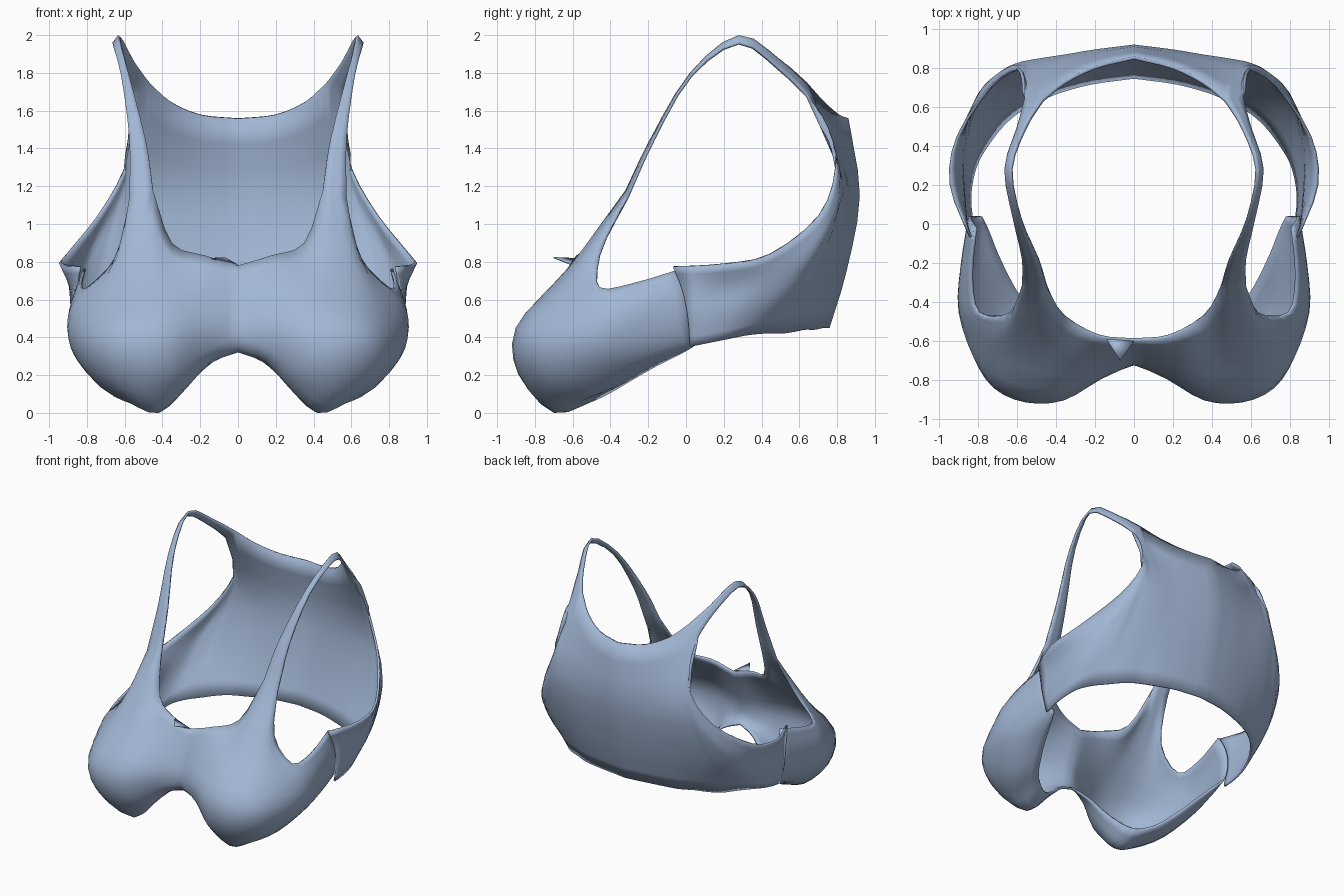
import bpy
import bmesh
from mathutils import Vector

if "Cube" in bpy.data.objects:
    bpy.data.objects.remove(bpy.data.objects["Cube"], do_unlink=True)

STEPS = 3          # subdivisions between neighbouring guide points
THICKNESS = 0.016

# One fabric colour
fabric = bpy.data.materials.new("blue_grey_fabric")
fabric.use_nodes = True
colour = (0.36, 0.47, 0.66, 1)
fabric.diffuse_color = colour
shader = fabric.node_tree.nodes["Principled BSDF"]
shader.inputs["Base Color"].default_value = colour
shader.inputs["Roughness"].default_value = 0.8


def spline(points, steps=STEPS):
    """Smooth curve running through every guide point."""
    pts = [Vector(p) for p in points]
    padded = [2 * pts[0] - pts[1]] + pts + [2 * pts[-1] - pts[-2]]
    result = []
    for a, b, c, d in zip(padded, padded[1:], padded[2:], padded[3:]):
        for k in range(steps):
            t = k / steps
            result.append(b + 0.5 * t * (c - a + t * (2 * a - 5 * b + 4 * c - d
                                                     + t * (3 * (b - c) + d - a))))
    return result + [pts[-1]]


def cut_edge(points):
    """Neckline, straight strap root, then armhole."""
    return spline(points[:4])[:-1] + spline(points[3:5])[:-1] + spline(points[4:])


def loft(edge, *rows):
    """Grid of points through a stack of guide rows, from cut edge to hem."""
    lines = [cut_edge(edge)] + [spline(row) for row in rows]
    columns = [spline(column) for column in zip(*lines)]
    return [list(row) for row in zip(*columns)]


def add_grid(bm, grid):
    verts = [[bm.verts.new(p) for p in row] for row in grid]
    for upper, lower in zip(verts, verts[1:]):
        for i in range(len(upper) - 1):
            bm.faces.new((upper[i], lower[i], lower[i + 1], upper[i + 1]))


def finish(bm, name, thickness, mirrored):
    mesh = bpy.data.meshes.new(name)
    bm.to_mesh(mesh)
    bm.free()
    obj = bpy.data.objects.new(name, mesh)
    bpy.context.collection.objects.link(obj)
    mesh.materials.append(fabric)
    if mirrored:
        mirror = obj.modifiers.new("mirror", "MIRROR")
        mirror.use_clip = True
        mirror.merge_threshold = 0.002
    solid = obj.modifiers.new("cloth_thickness", "SOLIDIFY")
    solid.thickness = thickness
    solid.offset = -1
    bpy.ops.object.select_all(action="DESELECT")
    obj.select_set(True)
    bpy.context.view_layer.objects.active = obj
    bpy.ops.object.shade_smooth_by_angle(angle=0.9)


# Front panel guides, from the centre round to the underarm seam
front_edge = [(0, -.6, .78), (.18, -.58, .835), (.35, -.48, .9),
              (.45, -.32, 1.18), (.575, -.32, 1.14), (.64, -.455, .84),
              (.8, -.46, .665), (.84, -.27, .69), (.82, -.02, .765)]
front_slope = [(0, -.66, .64), (.18, -.69, .67), (.36, -.7, .685),
               (.48, -.65, .73), (.61, -.63, .71), (.74, -.6, .63),
               (.87, -.46, .56), (.88, -.24, .6), (.845, .02, .66)]
front_bust = [(0, -.71, .5), (.17, -.79, .47), (.36, -.89, .45),
              (.55, -.895, .45), (.71, -.835, .43), (.82, -.69, .41),
              (.9, -.45, .43), (.89, -.22, .51), (.85, .04, .55)]
front_under = [(0, -.725, .41), (.17, -.78, .33), (.35, -.875, .23),
               (.53, -.88, .2), (.7, -.79, .2), (.8, -.62, .23),
               (.87, -.4, .31), (.87, -.18, .4), (.84, .04, .46)]
front_base = [(0, -.71, .35), (.15, -.72, .28), (.27, -.74, .145),
              (.42, -.7, 0), (.57, -.66, .05), (.69, -.49, .11),
              (.79, -.28, .24), (.82, -.1, .33), (.82, .04, .4)]
front_hem = [(0, -.68, .32), (.13, -.65, .27), (.26, -.59, .16),
             (.42, -.5, .07), (.55, -.41, .1), (.63, -.29, .17),
             (.7, -.15, .25), (.75, -.03, .31), (.79, .04, .35)]

# Back panel guides, from the spine round to the underarm seam
back_edge = [(0, .86, 1.56), (.2, .81, 1.58), (.36, .73, 1.65),
             (.47, .64, 1.75), (.56, .65, 1.68), (.563, .755, 1.51),
             (.605, .8, 1.29), (.74, .71, 1.05), (.91, .45, .84),
             (.945, .2, .785), (.845, -.07, .775)]
back_mid = [(0, .92, 1.15), (.2, .895, 1.16), (.35, .87, 1.18),
            (.45, .855, 1.2), (.54, .84, 1.2), (.6, .825, 1.15),
            (.68, .785, 1.02), (.8, .67, .85), (.89, .43, .71),
            (.89, .2, .66), (.865, -.02, .65)]
back_low = [(0, .85, .75), (.2, .83, .75), (.37, .8, .75),
            (.49, .77, .75), (.59, .74, .75), (.68, .7, .74),
            (.76, .64, .7), (.84, .5, .62), (.88, .31, .55),
            (.88, .14, .52), (.87, .01, .5)]
back_hem = [(0, .76, .45), (.22, .73, .45), (.4, .68, .44),
            (.51, .63, .44), (.6, .58, .43), (.68, .51, .42),
            (.75, .42, .42), (.81, .32, .41), (.84, .22, .39),
            (.85, .12, .37), (.84, .02, .35)]

front = loft(front_edge, front_slope, front_bust, front_under, front_base, front_hem)
back = loft(back_edge, back_mid, back_low, back_hem)

# Shoulder strap guides, from back to front
strap_neck = [back_edge[3], (.56, .5, 1.87), (.635, .28, 2), (.58, .02, 1.8),
              (.49, -.19, 1.45), front_edge[3]]
strap_arm = [back_edge[4], (.6, .5, 1.82), (.665, .28, 1.96), (.62, .02, 1.79),
             (.575, -.18, 1.45), front_edge[4]]
strap = [[n.lerp(a, k / STEPS) for k in range(STEPS + 1)]
         for n, a in zip(spline(strap_neck), spline(strap_arm))]

# Bodice: panels and straps welded into one cloth
bm = bmesh.new()
for grid in (front, strap, back):
    add_grid(bm, grid)
bmesh.ops.remove_doubles(bm, verts=bm.verts, dist=0.001)
bmesh.ops.recalc_face_normals(bm, faces=bm.faces)
bm.faces.ensure_lookup_table()
if bm.faces[0].normal.y > 0:
    bmesh.ops.reverse_faces(bm, faces=bm.faces)
finish(bm, "bodice", THICKNESS, True)

# Small turned-over fold at the centre of the neckline
bm = bmesh.new()
corners = [(0, -.6, .785), (-.07, -.7, .825), (-.14, -.59, .82)]
bm.faces.new([bm.verts.new(p) for p in reversed(corners)])
finish(bm, "neckline_fold", 0.006, False)
